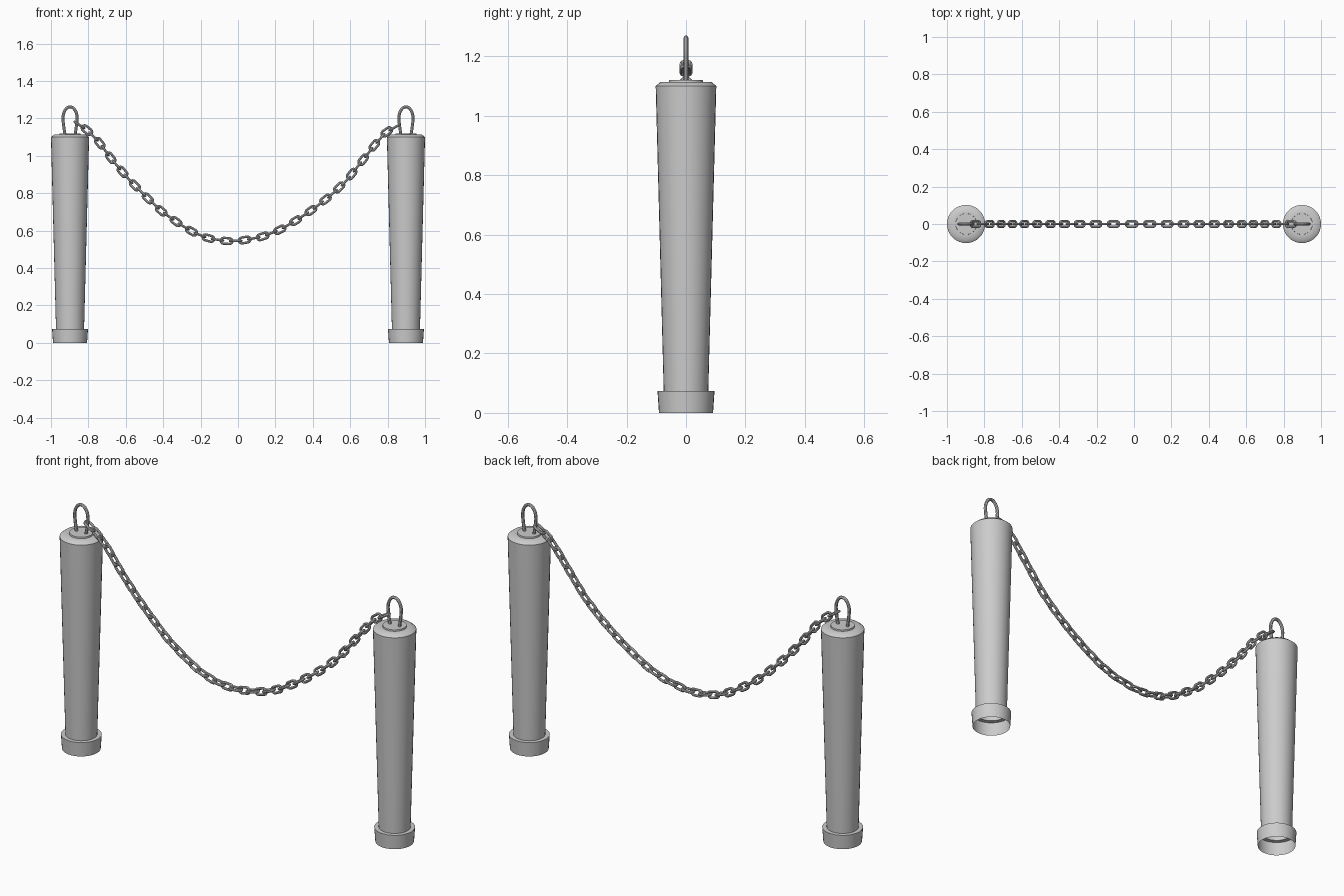
import bpy, bmesh, math
from mathutils import Vector, Matrix

if "Cube" in bpy.data.objects:
    bpy.data.objects.remove(bpy.data.objects["Cube"])

POST_X = 0.898


def lathe(name, profile, x, segments=32):
    """Revolve (radius, z) points around a vertical axis at x."""
    bm = bmesh.new()
    verts = [bm.verts.new((r, 0, z)) for r, z in profile]
    edges = [bm.edges.new(p) for p in zip(verts, verts[1:])]
    bmesh.ops.spin(bm, geom=verts + edges, cent=(0, 0, 0), axis=(0, 0, 1),
                   angle=2 * math.pi, steps=segments)
    bmesh.ops.remove_doubles(bm, verts=bm.verts, dist=1e-5)
    bmesh.ops.recalc_face_normals(bm, faces=bm.faces)
    mesh = bpy.data.meshes.new(name)
    bm.to_mesh(mesh)
    bm.free()
    obj = bpy.data.objects.new(name, mesh)
    bpy.context.collection.objects.link(obj)
    obj.location.x = x
    smooth(obj)
    return obj


def smooth(obj):
    bpy.ops.object.select_all(action='DESELECT')
    obj.select_set(True)
    bpy.context.view_layer.objects.active = obj
    bpy.ops.object.shade_smooth_by_angle(angle=math.radians(40))


def wire(name, points, radius, cyclic):
    """Round wire following a list of points, converted to a mesh."""
    curve = bpy.data.curves.new(name, 'CURVE')
    curve.dimensions = '3D'
    curve.bevel_depth = radius
    curve.bevel_resolution = 2
    curve.use_fill_caps = True
    spline = curve.splines.new('POLY')
    spline.points.add(len(points) - 1)
    for p, co in zip(spline.points, points):
        p.co = (*co, 1)
    spline.use_cyclic_u = cyclic
    obj = bpy.data.objects.new(name, curve)
    bpy.context.collection.objects.link(obj)
    bpy.ops.object.select_all(action='DESELECT')
    obj.select_set(True)
    bpy.context.view_layer.objects.active = obj
    bpy.ops.object.convert(target='MESH')
    obj = bpy.context.view_layer.objects.active
    smooth(obj)
    return obj


# Tapered posts with open collar foot, bevelled cap and a raised disc
post_profile = [(0.091, 0), (0.096, 0.074), (0.075, 0.074), (0.102, 1.10),
                (0.086, 1.113), (0.057, 1.113), (0.056, 1.12), (0, 1.12)]
# Upright eye loop: half ellipse on top, legs drawing in toward the cap
loop = [(-0.027, 0, 1.115), (-0.032, 0, 1.145), (-0.036, 0, 1.175)]
loop += [(-0.038 * math.cos(a), 0, 1.20 + 0.062 * math.sin(a))
         for a in (math.pi * i / 16 for i in range(17))]
loop += [(0.036, 0, 1.175), (0.032, 0, 1.145), (0.027, 0, 1.115)]

for side, x in (("left", -POST_X), ("right", POST_X)):
    lathe(side + "_post", post_profile, x)
    ring = wire(side + "_eye_loop", loop, 0.008, False)
    ring.location.x = x

# Hanging path of the chain (x, z)
path = [(-0.848, 1.165), (-0.81, 1.14), (-0.751, 1.083), (-0.67, 0.975),
        (-0.58, 0.871), (-0.49, 0.78), (-0.404, 0.70), (-0.313, 0.636),
        (-0.233, 0.588), (-0.152, 0.558), (-0.067, 0.545), (0.008, 0.545),
        (0.126, 0.567), (0.222, 0.604), (0.313, 0.656), (0.404, 0.717),
        (0.495, 0.788), (0.58, 0.868), (0.66, 0.968), (0.735, 1.064),
        (0.79, 1.125), (0.838, 1.152)]
pts = [Vector((x, 0, z)) for x, z in path]
lengths = [0.0]
for a, b in zip(pts, pts[1:]):
    lengths.append(lengths[-1] + (b - a).length)


def along(s):
    s = min(max(s, 0), lengths[-1])
    i = next(k for k in range(len(pts) - 1) if s <= lengths[k + 1] + 1e-6)
    return pts[i].lerp(pts[i + 1], (s - lengths[i]) / (lengths[i + 1] - lengths[i]))


# One chain link: a stadium shape lying flat along x
half, rad, n = 0.0155, 0.0155, 7
outline = []
for cx, start in ((half, -math.pi / 2), (-half, math.pi / 2)):
    for i in range(n + 1):
        a = start + math.pi * i / n
        outline.append((cx + rad * math.cos(a), rad * math.sin(a), 0))
first = wire("chain_link", outline, 0.0065, True)

# Repeat it along the path, every second link turned a quarter
LINKS = 45
pitch = lengths[-1] / (LINKS - 1)
for k in range(LINKS):
    link = first
    if k:
        link = bpy.data.objects.new("chain_link", first.data)
        bpy.context.collection.objects.link(link)
    s = k * pitch
    d = along(s + pitch / 2) - along(s - pitch / 2)
    tilt = Matrix.Rotation(-math.atan2(d.z, d.x), 4, 'Y')
    roll = Matrix.Rotation(math.pi / 2 * (k % 2), 4, 'X')
    link.matrix_world = Matrix.Translation(along(s)) @ tilt @ roll
